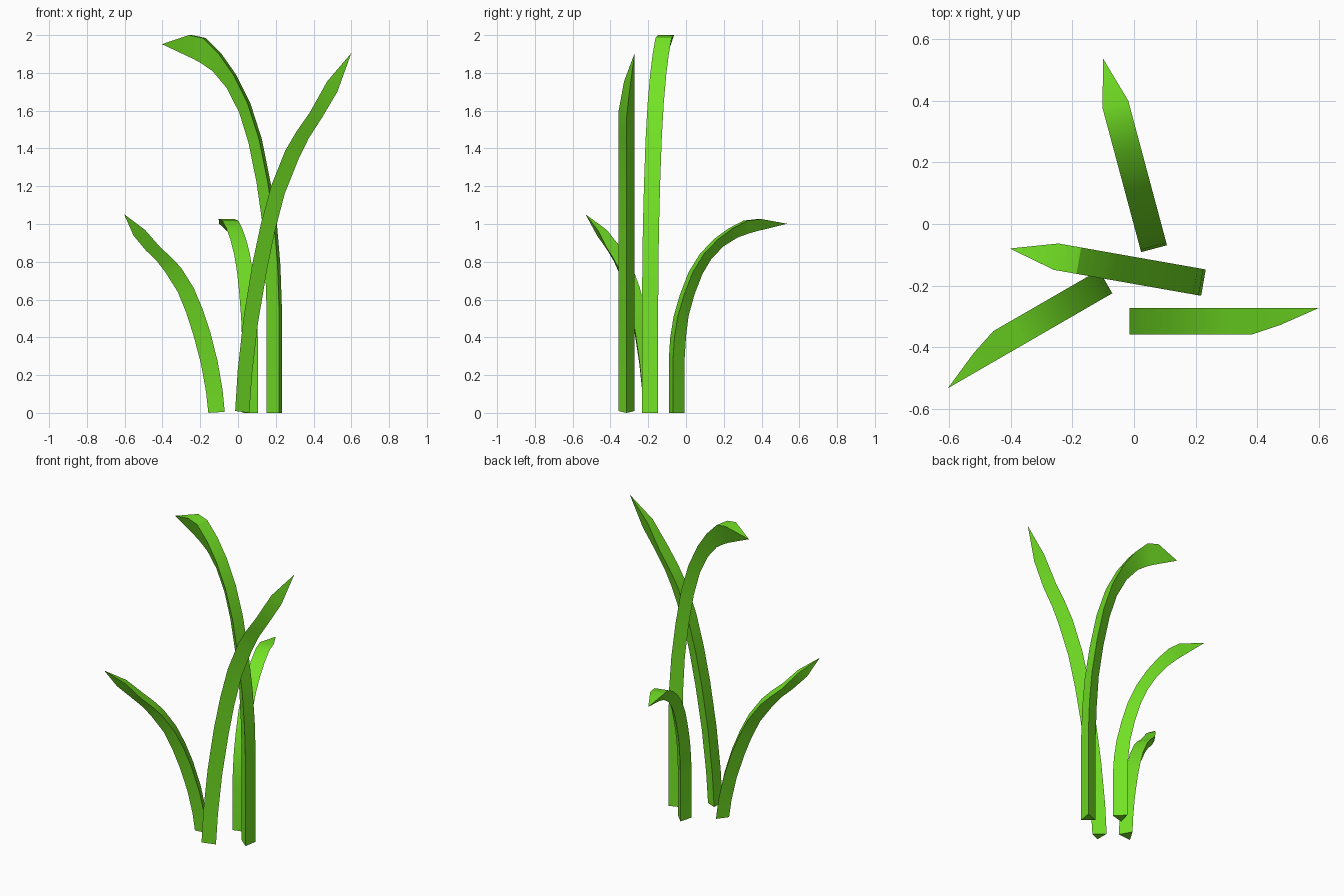
import bpy, bmesh, math

if "Cube" in bpy.data.objects:
    bpy.data.objects.remove(bpy.data.objects["Cube"])

green = bpy.data.materials.new("leaf_green")
green.diffuse_color = (0.17, 0.76, 0.018, 1)
green.use_nodes = True
green.node_tree.nodes["Principled BSDF"].inputs["Base Color"].default_value = green.diffuse_color

HALF = 0.0433  # half width of the flat upper side

# Each ring: upper flat (distance, height), lower ridge (distance, height), width factor
upright = [
    (0.000, 0.01, 0.075, 0.00, 1), (0.013, 0.22, 0.089, 0.20, 1),
    (0.044, 0.50, 0.120, 0.47, 1), (0.090, 0.785, 0.167, 0.75, 1),
    (0.136, 1.00, 0.210, 0.96, 1), (0.190, 1.20, 0.262, 1.16, 1),
    (0.266, 1.39, 0.338, 1.35, 1), (0.325, 1.49, 0.390, 1.455, 1),
    (0.395, 1.59, 0.458, 1.56, 1), (0.487, 1.755, 0.541, 1.70, 0.65)]
drooping = [
    (0.000, 0.00, 0.075, 0.00, 1), (0.000, 0.55, 0.075, 0.55, 1),
    (0.008, 0.78, 0.083, 0.79, 1), (0.026, 0.99, 0.097, 1.00, 1),
    (0.061, 1.22, 0.129, 1.22, 1), (0.108, 1.45, 0.172, 1.43, 1),
    (0.170, 1.64, 0.222, 1.59, 1), (0.246, 1.79, 0.289, 1.72, 1),
    (0.324, 1.90, 0.366, 1.81, 1), (0.410, 1.985, 0.425, 1.85, 1),
    (0.485, 2.00, 0.467, 1.873, 1)]


def blade(name, rings, tip, loc, angle, height=1.0):
    """Three-sided leaf: flat on top, ridge below, closed base, pointed end.
    Rings narrow toward the left edge, tip = (distance, side, height)."""
    bm = bmesh.new()
    loops = []
    for fs, fz, rs, rz, w in rings:
        right = HALF - 2 * HALF * w
        mid = (HALF + right) / 2
        loops.append([bm.verts.new(p) for p in
                      ((fs, HALF, fz), (fs, right, fz), (rs, mid, rz))])
    bm.faces.new(loops[0])
    for a, b in zip(loops, loops[1:]):
        for i in range(3):
            j = (i + 1) % 3
            bm.faces.new((a[i], a[j], b[j], b[i]))
    point = bm.verts.new(tip)
    for i in range(3):
        bm.faces.new((loops[-1][i], loops[-1][(i + 1) % 3], point))
    # Shorter leaves are squashed in height only
    bmesh.ops.scale(bm, vec=(1, 1, height), verts=bm.verts)
    bmesh.ops.recalc_face_normals(bm, faces=bm.faces)
    mesh = bpy.data.meshes.new(name)
    bm.to_mesh(mesh)
    bm.free()
    mesh.materials.append(green)
    obj = bpy.data.objects.new(name, mesh)
    bpy.context.collection.objects.link(obj)
    obj.location = loc
    obj.rotation_euler.z = math.radians(angle)
    bpy.ops.object.select_all(action='DESELECT')
    bpy.context.view_layer.objects.active = obj
    obj.select_set(True)
    bpy.ops.object.shade_smooth_by_angle(angle=math.radians(30))


up_tip = (0.615, HALF, 1.905)
droop_tip = (0.637, 0, 1.952)

# Tall and short pair of each leaf shape
blade("tall_upright_leaf", upright, up_tip, (-0.015, -0.315, 0), 0)
blade("short_upright_leaf", upright, up_tip, (-0.092, -0.187, 0), 210, 0.552)
blade("tall_drooping_leaf", drooping, droop_tip, (0.225, -0.19, 0), 170)
blade("short_drooping_leaf", drooping, droop_tip, (0.065, -0.08, 0), 105, 0.513)
